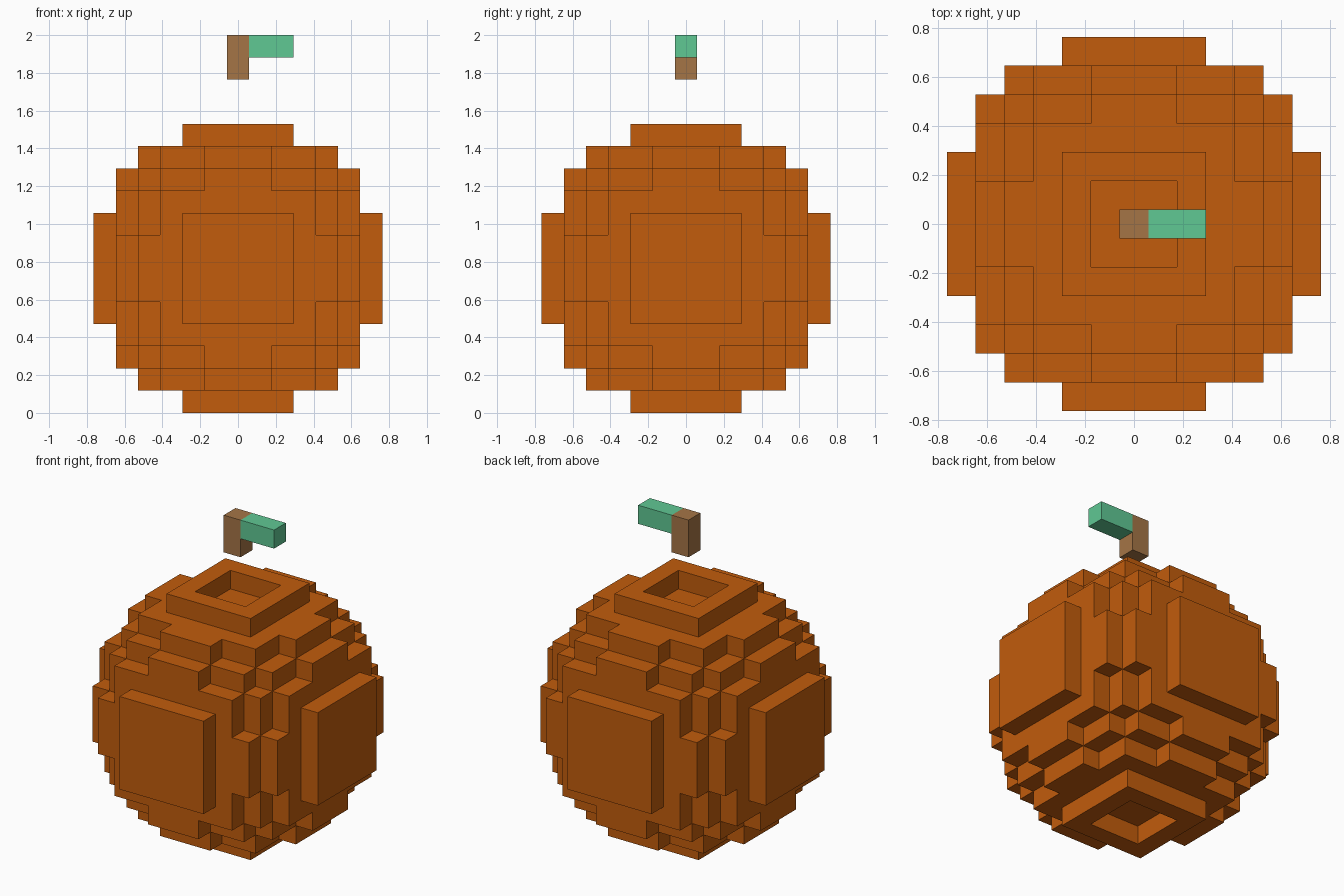
import bpy
import bmesh
from itertools import product
from mathutils import Vector

if "Cube" in bpy.data.objects:
    bpy.data.objects.remove(bpy.data.objects["Cube"], do_unlink=True)

U = 2 / 17                        # edge of one block
CENTRE = Vector((0, 0, 6.5 * U))  # middle of the round body


def material(name, rgb):
    mat = bpy.data.materials.new(name)
    mat.use_nodes = True
    mat.diffuse_color = (*rgb, 1)
    mat.node_tree.nodes["Principled BSDF"].inputs["Base Color"].default_value = (*rgb, 1)
    return mat


def add_object(name, bm, mat):
    bmesh.ops.recalc_face_normals(bm, faces=bm.faces)
    mesh = bpy.data.meshes.new(name)
    bm.to_mesh(mesh)
    bm.free()
    mesh.materials.append(mat)
    obj = bpy.data.objects.new(name, mesh)
    bpy.context.collection.objects.link(obj)


def box(name, low, high, mat):
    """Box between two corners given in blocks."""
    low, high = Vector(low) * U, Vector(high) * U
    bm = bmesh.new()
    bmesh.ops.create_cube(bm, size=1)
    bmesh.ops.scale(bm, vec=high - low, verts=bm.verts)
    bmesh.ops.translate(bm, vec=(low + high) / 2, verts=bm.verts)
    add_object(name, bm, mat)


def filled(x, y, z):
    """Blocky ball with a square dimple in the top and bottom caps."""
    dimple = abs(z) == 6 and max(abs(x), abs(y)) <= 1
    return x * x + y * y + z * z <= 44 and not dimple


orange = material("orange", (0.539, 0.107, 0.0037))
brown = material("brown", (0.376, 0.178, 0.061))
green = material("green", (0.117, 0.578, 0.296))

# Round body: a quad for every block side that faces open air
bm = bmesh.new()
corners = {}


def corner(p):
    key = tuple(round(2 * c) for c in p)
    if key not in corners:
        corners[key] = bm.verts.new(CENTRE + p * U)
    return corners[key]


axes = [Vector((1, 0, 0)), Vector((0, 1, 0)), Vector((0, 0, 1))]
for cell in product(range(-6, 7), repeat=3):
    if not filled(*cell):
        continue
    for i, sign in product(range(3), (-1, 1)):
        n = axes[i] * sign
        if filled(*(Vector(cell) + n)):
            continue
        a, b = axes[(i + 1) % 3] * sign / 2, axes[(i + 2) % 3] / 2
        mid = Vector(cell) + n / 2
        bm.faces.new([corner(mid + d) for d in (-a - b, a - b, a + b, b - a)])
# Faces are already wound outwards, so normals stay consistent
add_object("body", bm, orange)

# Floating stalk and its leaf
box("stem", (-0.5, -0.5, 15), (0.5, 0.5, 17), brown)
box("leaf", (0.5, -0.5, 16), (2.5, 0.5, 17), green)
